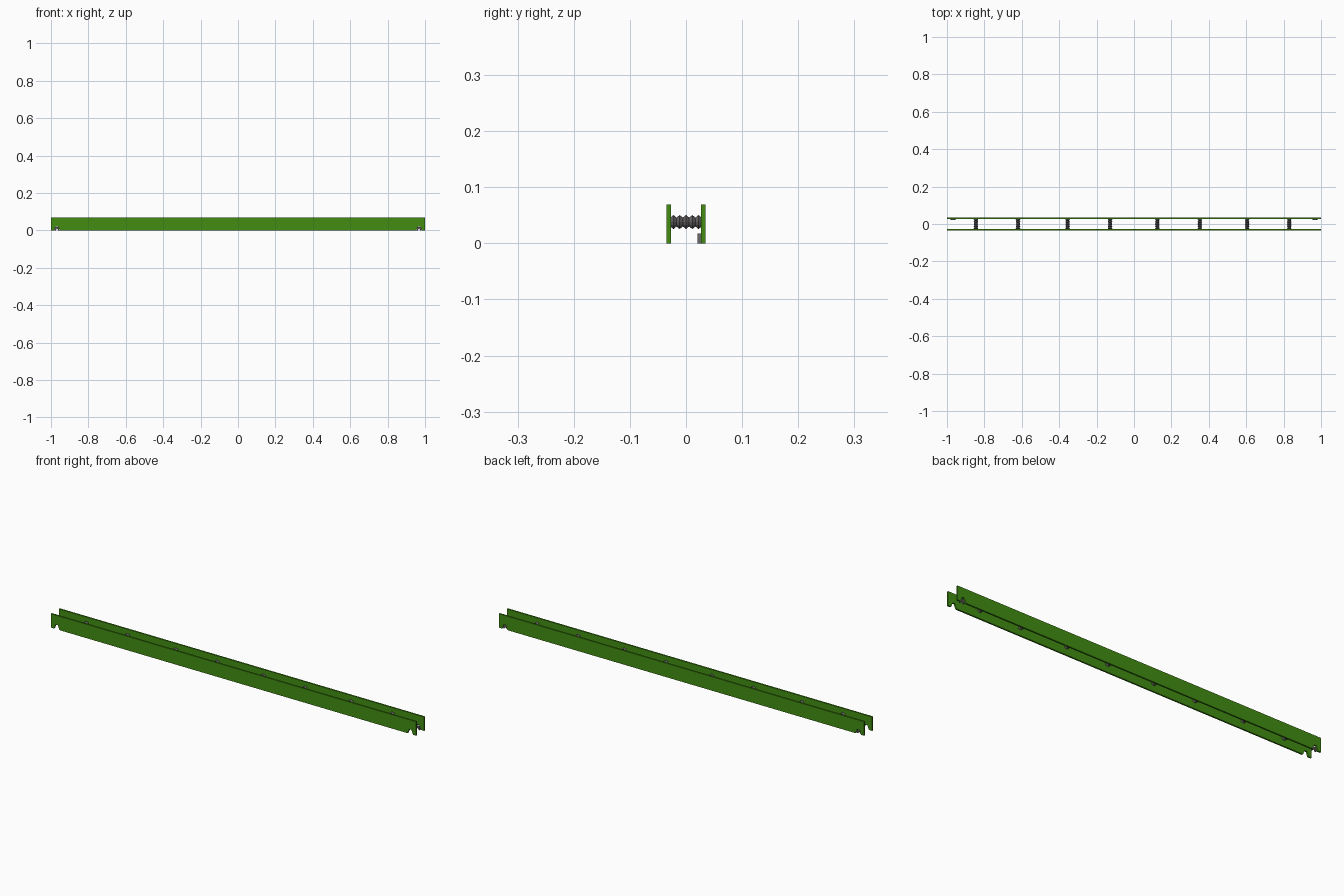
import bpy, bmesh, math

if "Cube" in bpy.data.objects:
    bpy.data.objects.remove(bpy.data.objects["Cube"])

def material(name, rgb):
    m = bpy.data.materials.new(name)
    m.diffuse_color = (*rgb, 1)
    m.use_nodes = True
    m.node_tree.nodes["Principled BSDF"].inputs["Base Color"].default_value = m.diffuse_color
    return m

green = material("green paint", (0.055, 0.27, 0.006))
grey = material("dark steel", (0.13, 0.12, 0.125))

def make(name, bm, mat):
    bmesh.ops.recalc_face_normals(bm, faces=bm.faces)
    me = bpy.data.meshes.new(name)
    bm.to_mesh(me)
    bm.free()
    me.materials.append(mat)
    ob = bpy.data.objects.new(name, me)
    bpy.context.collection.objects.link(ob)
    return ob

def extrude_xz(name, pts, y0, y1, mat):
    bm = bmesh.new()
    f = bm.faces.new([bm.verts.new((x, y0, z)) for x, z in pts])
    r = bmesh.ops.extrude_face_region(bm, geom=[f])
    for v in r["geom"]:
        if isinstance(v, bmesh.types.BMVert):
            v.co.y = y1
    bmesh.ops.triangulate(bm, faces=[f for f in bm.faces if len(f.verts) > 4])
    return make(name, bm, mat)

# Long side plates with a tapered notch under each end
notch = [(0.953, 0), (0.962, 0.022), (0.974, 0.022), (0.983, 0)]
right = notch + [(1, 0), (1, 0.069)]
outline = right + [(-x, z) for x, z in reversed(right)]
extrude_xz("front_plate", outline, -0.035, -0.027, green)
extrude_xz("back_plate", outline, 0.027, 0.035, green)

# Small notched locating clips inside the back plate
for name, s in (("left_clip", -1), ("right_clip", 1)):
    clip = [(-0.013, 0), (-0.009, 0.018), (0.009, 0.018), (0.013, 0),
            (0.007, 0), (0.0, 0.011), (-0.007, 0)]
    extrude_xz(name, [(s * 0.968 + x, z) for x, z in clip], 0.0205, 0.028, grey)

# Ribbed cross rods: zigzag profile revolved around the y axis
def rod(name, cx, cz=0.038, sides=12, ribs=5):
    bm = bmesh.new()
    half = 0.028
    n = ribs * 2
    rings = []
    for i in range(n + 1):
        y = -half + 2 * half * i / n
        r = 0.0125 if i % 2 else 0.008
        rings.append([bm.verts.new((cx + r * math.cos(2 * math.pi * k / sides), y,
                                    cz + r * math.sin(2 * math.pi * k / sides)))
                      for k in range(sides)])
    for a, b in zip(rings, rings[1:]):
        for k in range(sides):
            j = (k + 1) % sides
            bm.faces.new((a[k], a[j], b[j], b[k]))
    bm.faces.new(rings[0])
    bm.faces.new(rings[-1])
    make(name, bm, grey)

for i, x in enumerate((-0.845, -0.62, -0.355, -0.128, 0.125, 0.352, 0.605, 0.83)):
    rod(f"cross_rod_{i + 1}", x)
